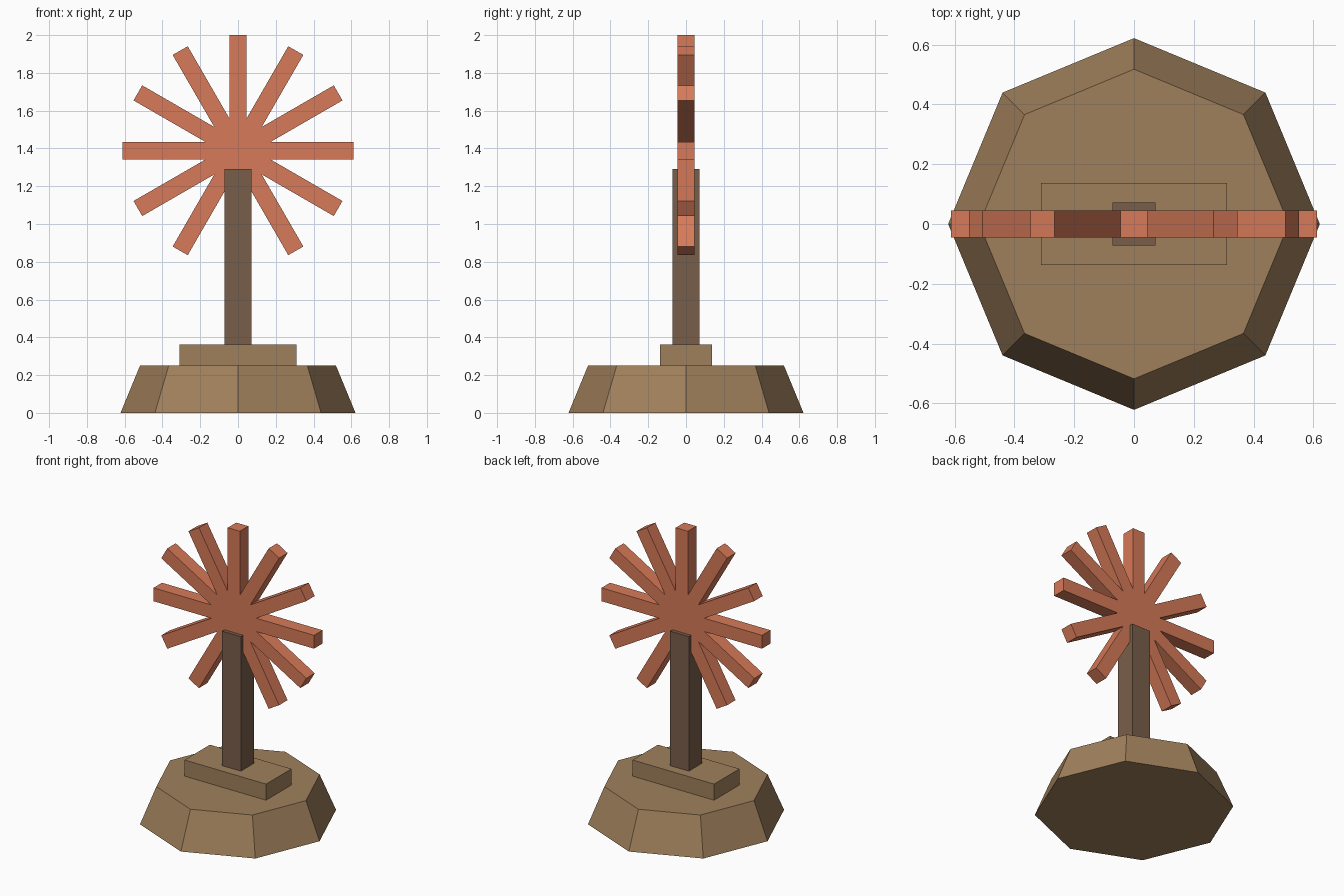
import bpy, bmesh, math
from mathutils import Vector

if "Cube" in bpy.data.objects:
    bpy.data.objects.remove(bpy.data.objects["Cube"])


def material(name, rgb):
    mat = bpy.data.materials.new(name)
    lin = [((c / 255 + 0.055) / 1.055) ** 2.4 for c in rgb]
    mat.diffuse_color = (*lin, 1)
    mat.use_nodes = True
    mat.node_tree.nodes["Principled BSDF"].inputs["Base Color"].default_value = mat.diffuse_color
    return mat


tan = material("tan wood", (160, 128, 92))
brown = material("dark brown wood", (121, 95, 74))
rust = material("rust orange", (215, 122, 88))


def finish(bm, name, mat):
    bmesh.ops.recalc_face_normals(bm, faces=bm.faces)
    mesh = bpy.data.meshes.new(name)
    bm.to_mesh(mesh)
    bm.free()
    mesh.materials.append(mat)
    obj = bpy.data.objects.new(name, mesh)
    bpy.context.collection.objects.link(obj)
    return obj


def box(name, sx, sy, z0, z1, mat):
    bm = bmesh.new()
    bmesh.ops.create_cube(bm, size=1)
    bmesh.ops.scale(bm, vec=(sx, sy, z1 - z0), verts=bm.verts)
    bmesh.ops.translate(bm, vec=(0, 0, (z0 + z1) / 2), verts=bm.verts)
    return finish(bm, name, mat)


# Tapered octagonal base with corners on the axes
bm = bmesh.new()
rings = []
for radius, z in ((0.622, 0), (0.518, 0.252)):
    rings.append([bm.verts.new((radius * math.cos(i * math.pi / 4),
                                radius * math.sin(i * math.pi / 4), z))
                  for i in range(8)])
low, high = rings
bm.faces.new(low[::-1])
bm.faces.new(high)
for i in range(8):
    j = (i + 1) % 8
    bm.faces.new((low[i], low[j], high[j], high[i]))
finish(bm, "octagonal_base", tan)

# Rectangular plinth and upright post
box("plinth", 0.622, 0.276, 0.252, 0.363, tan)
box("post", 0.143, 0.143, 0.363, 1.29, brown)

# Twelve-spoke wheel: star outline extruded through its thickness
HUB_Z, REACH, HALF, SPOKES = 1.388, 0.612, 0.046, 12
step = 2 * math.pi / SPOKES
inner = HALF / math.sin(step / 2)
bm = bmesh.new()
outline = []
for i in range(SPOKES):
    a = i * step
    along = Vector((math.cos(a), 0, math.sin(a)))
    across = Vector((-math.sin(a), 0, math.cos(a)))
    notch = Vector((math.cos(a + step / 2), 0, math.sin(a + step / 2)))
    for p in (along * REACH - across * HALF, along * REACH + across * HALF, notch * inner):
        outline.append(bm.verts.new(p + Vector((0, -HALF, HUB_Z))))
face = bm.faces.new(outline)
ext = bmesh.ops.extrude_face_region(bm, geom=[face], use_keep_orig=True)
moved = [g for g in ext["geom"] if isinstance(g, bmesh.types.BMVert)]
bmesh.ops.translate(bm, vec=(0, 2 * HALF, 0), verts=moved)
finish(bm, "spoked_wheel", rust)
